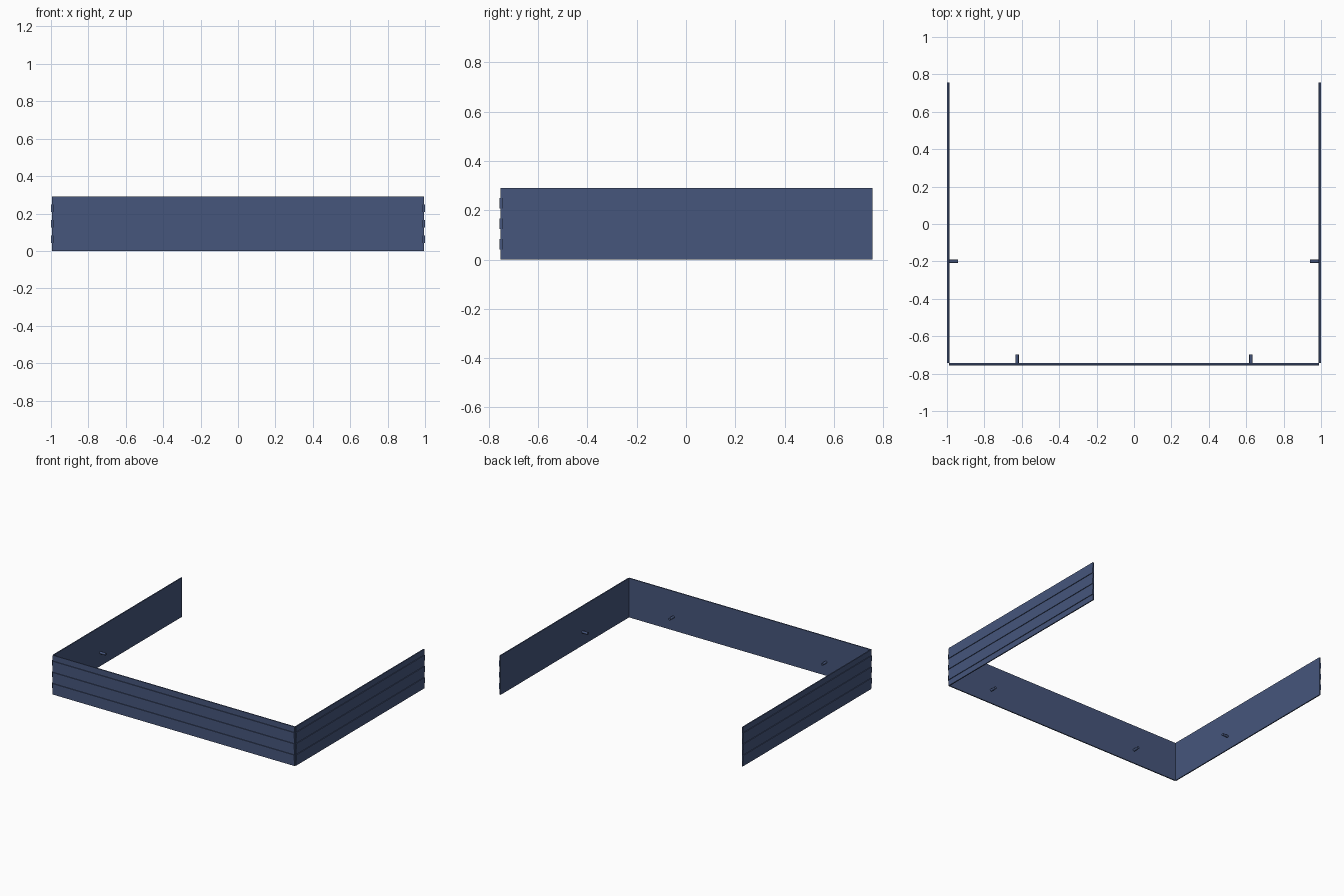
import bpy, bmesh, math
from mathutils import Matrix, Vector

if "Cube" in bpy.data.objects:
    bpy.data.objects.remove(bpy.data.objects["Cube"])

H = 0.29              # panel height
BAND = H / 7          # alternating recessed and raised bands
CORE, RIDGE = 0.008, 0.005

navy = bpy.data.materials.new("navy blue")
navy.diffuse_color = (0.061, 0.093, 0.202, 1)
navy.use_nodes = True
navy.node_tree.nodes["Principled BSDF"].inputs["Base Color"].default_value = navy.diffuse_color


def ribbed_panel(name, length, matrix):
    """Extrude a ribbed section along x; outside faces -y, inside face at y = 0."""
    profile = [(0, 0), (-CORE, 0)]
    for i in (1, 3, 5):
        z0, z1 = i * BAND, (i + 1) * BAND
        out = -CORE - RIDGE
        profile += [(-CORE, z0), (out, z0), (out, z1), (-CORE, z1)]
    profile += [(-CORE, H), (0, H)]
    bm = bmesh.new()
    face = bm.faces.new([bm.verts.new((-length / 2, y, z)) for y, z in profile])
    ext = bmesh.ops.extrude_face_region(bm, geom=[face])
    moved = [v for v in ext["geom"] if isinstance(v, bmesh.types.BMVert)]
    bmesh.ops.translate(bm, verts=moved, vec=(length, 0, 0))
    bmesh.ops.recalc_face_normals(bm, faces=bm.faces)
    finish(name, bm, matrix)


def peg(name, base, direction):
    """Short round fixing peg pointing inward from a panel."""
    bm = bmesh.new()
    length = 0.045
    bmesh.ops.create_cone(bm, cap_ends=True, segments=24, radius1=0.009,
                          radius2=0.009, depth=length)
    d = Vector(direction)
    turn = d.to_track_quat('Z', 'Y').to_matrix().to_4x4()
    finish(name, bm, Matrix.Translation(Vector(base) + d * length / 2) @ turn, True)


def finish(name, bm, matrix, smooth=False):
    bm.transform(matrix)
    mesh = bpy.data.meshes.new(name)
    bm.to_mesh(mesh)
    bm.free()
    mesh.materials.append(navy)
    ob = bpy.data.objects.new(name, mesh)
    bpy.context.collection.objects.link(ob)
    if smooth:
        bpy.ops.object.select_all(action='DESELECT')
        ob.select_set(True)
        bpy.context.view_layer.objects.active = ob
        bpy.ops.object.shade_smooth_by_angle(angle=math.radians(40))


INNER_X, INNER_Y = 1 - CORE - RIDGE, -0.757 + CORE + RIDGE
Y_BACK = 0.757

# front panel
ribbed_panel("front_panel", 1.98, Matrix.Translation((0, INNER_Y, 0)))

# side panels and pegs, mirrored left and right
side_len = Y_BACK - INNER_Y
for side, s in (("left", -1), ("right", 1)):
    place = Matrix.Translation((s * INNER_X, (Y_BACK + INNER_Y) / 2, 0))
    ribbed_panel(side + "_panel", side_len,
                 place @ Matrix.Rotation(s * math.pi / 2, 4, 'Z'))
    peg(side + "_side_peg", (s * INNER_X, -0.20, 0.10), (-s, 0, 0))
    peg(side + "_front_peg", (s * 0.625, INNER_Y, 0.10), (0, 1, 0))
